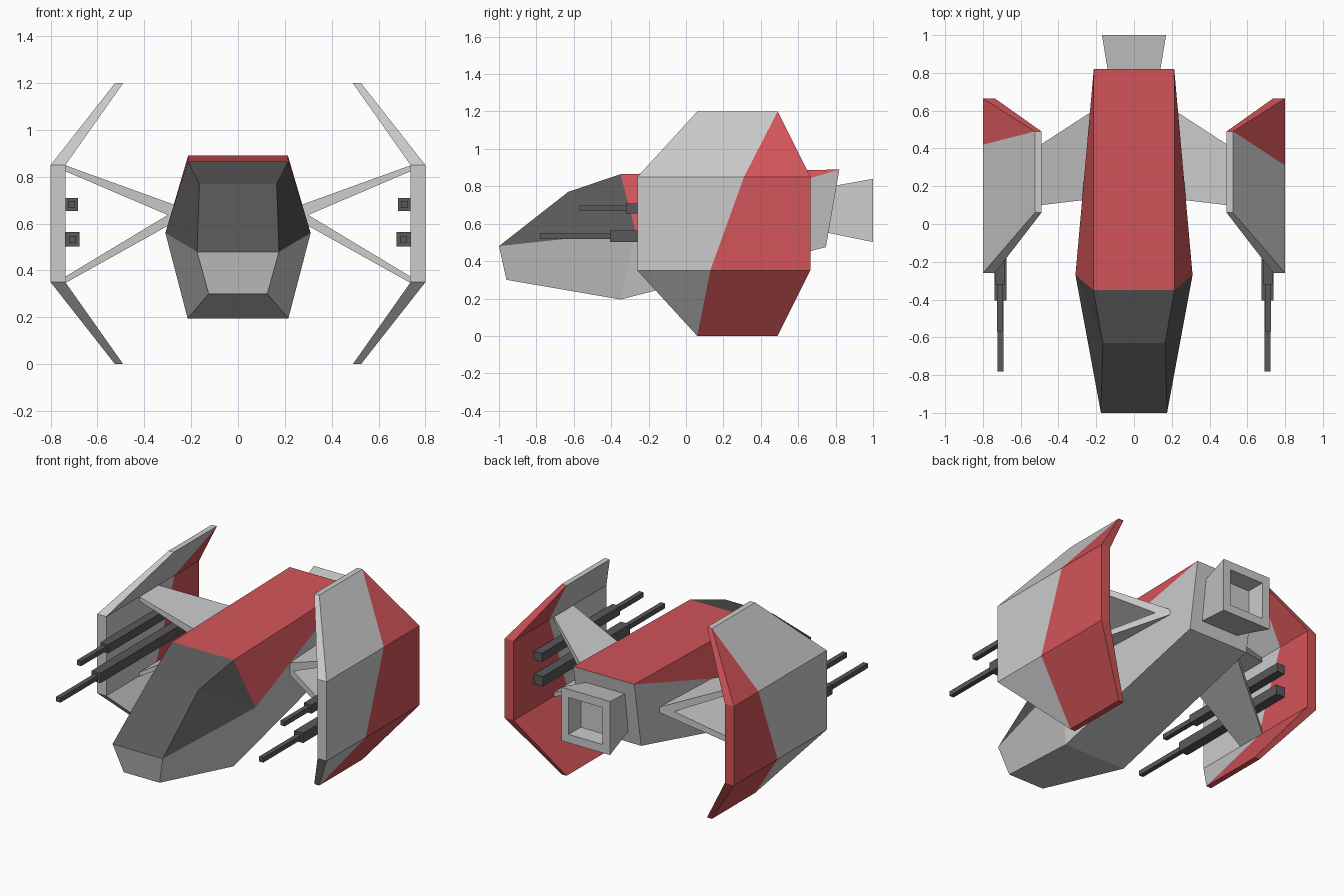
import bpy, bmesh

if "Cube" in bpy.data.objects:
    bpy.data.objects.remove(bpy.data.objects["Cube"])


def material(name, rgb):
    m = bpy.data.materials.new(name)
    m.diffuse_color = (*rgb, 1)
    m.use_nodes = True
    m.node_tree.nodes["Principled BSDF"].inputs["Base Color"].default_value = m.diffuse_color
    return m


GREY = material("grey", (0.8, 0.8, 0.8))
RED = material("red", (0.65, 0.09, 0.1))
DARK = material("dark", (0.1, 0.1, 0.1))
MATS = [GREY, RED, DARK]


def build(name, faces):
    """Make a flat-faced object from (points, material) pairs, welding shared corners."""
    bm = bmesh.new()
    for pts, mat in faces:
        pts = list(dict.fromkeys(tuple(p) for p in pts))
        if len(pts) > 2:
            bm.faces.new([bm.verts.new(p) for p in pts]).material_index = MATS.index(mat)
    bmesh.ops.remove_doubles(bm, verts=bm.verts, dist=1e-4)
    bmesh.ops.recalc_face_normals(bm, faces=bm.faces)
    me = bpy.data.meshes.new(name)
    bm.to_mesh(me)
    bm.free()
    for m in MATS:
        me.materials.append(m)
    ob = bpy.data.objects.new(name, me)
    bpy.context.collection.objects.link(ob)
    return ob


def flip(p, s=-1):
    return (s * p[0], p[1], p[2])


def loft(rings, mat):
    """Quads between successive rings, with caps on the first and last."""
    n = len(rings[0])
    faces = [([a[i], a[(i + 1) % n], b[(i + 1) % n], b[i]], mat)
             for a, b in zip(rings, rings[1:]) for i in range(n)]
    return faces + [(rings[0], mat), (rings[-1], mat)]


def rect(x, y, hx, z0, z1):
    return [(x - hx, y, z0), (x + hx, y, z0), (x + hx, y, z1), (x - hx, y, z1)]


# Fuselage: corner points of the right half
nose_top, nose_low = (0.175, -1, 0.48), (0.125, -0.96, 0.30)
brow = (0.165, -0.63, 0.77)
mid_top, mid_side, mid_low = (0.215, -0.35, 0.865), (0.31, -0.27, 0.56), (0.215, -0.35, 0.195)
rear_top, rear_low = (0.213, 0.82, 0.89), (0.21, 0.748, 0.475)

faces = []
for a, b, m in [(nose_top, nose_low, GREY), (nose_low, mid_low, GREY), (mid_low, rear_low, GREY),
                (rear_low, rear_top, GREY), (rear_top, mid_top, RED),
                (mid_top, brow, DARK), (brow, nose_top, DARK)]:
    faces.append(([a, b, flip(b), flip(a)], m))
for s in (1, -1):
    for pts, m in [((nose_top, brow, mid_side), DARK), ((brow, mid_top, mid_side), DARK),
                   ((nose_top, mid_side, mid_low, nose_low), GREY),
                   ((mid_side, mid_top, rear_top), RED),
                   ((mid_side, rear_top, rear_low, mid_low), GREY)]:
        faces.append(([flip(p, s) for p in pts], m))
build("fuselage", faces)

# Hollow square engine nozzle
build("engine_nozzle", loft([rect(0, 0.75, 0.128, 0.553, 0.795), rect(0, 1.0, 0.17, 0.502, 0.84),
                             rect(0, 1.0, 0.118, 0.555, 0.787),
                             rect(0, 0.88, 0.118, 0.555, 0.787)], GREY))

# Wing rows from bottom to top; the paint line differs left and right
ROW_Z = (0, 0.35, 0.85, 1.2)
OUTER = (0.525, 0.80, 0.80, 0.525)
INNER = (0.49, 0.737, 0.737, 0.49)
FRONT = (0.06, -0.26, -0.26, 0.06)
REAR = (0.49, 0.665, 0.665, 0.49)
PAINT = {1: (0.06, 0.13, 0.31, 0.49), -1: (0.06, 0.23, 0.42, 0.49)}


def wing(name, s):
    def pt(xs, ys, i):
        return (s * xs[i], ys[i], ROW_Z[i])

    faces = []
    for i in range(3):
        for xs in (OUTER, INNER):
            for a, b, m in ((FRONT, PAINT[s], GREY), (PAINT[s], REAR, RED)):
                faces.append(([pt(xs, a, i), pt(xs, b, i), pt(xs, b, i + 1), pt(xs, a, i + 1)], m))
        for ys, m in ((FRONT, GREY), (REAR, RED)):
            faces.append(([pt(OUTER, ys, i), pt(INNER, ys, i),
                           pt(INNER, ys, i + 1), pt(OUTER, ys, i + 1)], m))
    for i, m in ((0, RED), (3, GREY)):
        faces.append(([pt(OUTER, FRONT, i), pt(INNER, FRONT, i),
                       pt(INNER, REAR, i), pt(OUTER, REAR, i)], m))
    build(name, faces)


# V-shaped strut profile (x, z), swept between slanted front and rear edges
STRUT = [(0.74, 0.85), (0.22, 0.662), (0.22, 0.635), (0.74, 0.345),
         (0.74, 0.372), (0.30, 0.637), (0.74, 0.825)]


def strut(name, s):
    front = [(s * x, 0.07 + 0.12 * (0.74 - x), z) for x, z in STRUT]
    rear = [(s * x, 0.26 + 0.65 * (0.74 - x), z) for x, z in STRUT]
    faces = loft([front, rear], GREY)[:-2]
    for ring in (front, rear):
        faces += [([ring[0], ring[1], ring[5], ring[6]], GREY),
                  ([ring[1], ring[2], ring[5]], GREY),
                  ([ring[2], ring[3], ring[4], ring[5]], GREY)]
    build(name, faces)


# Gun: thick housing stepping down to a thin barrel
def gun(name, x, z, h, y_step, y_tip):
    b = 0.015

    def ring(y, r):
        return rect(x, y, r, z - r, z + r)
    build(name, loft([ring(0.46, h), ring(y_step, h), ring(y_step, b), ring(y_tip, b)], DARK))


for side, s in (("right", 1), ("left", -1)):
    wing(side + "_wing", s)
    strut(side + "_strut", s)
    gun(side + "_upper_gun", s * 0.71, 0.682, 0.027, -0.32, -0.57)
    gun(side + "_lower_gun", s * 0.707, 0.533, 0.031, -0.405, -0.78)
